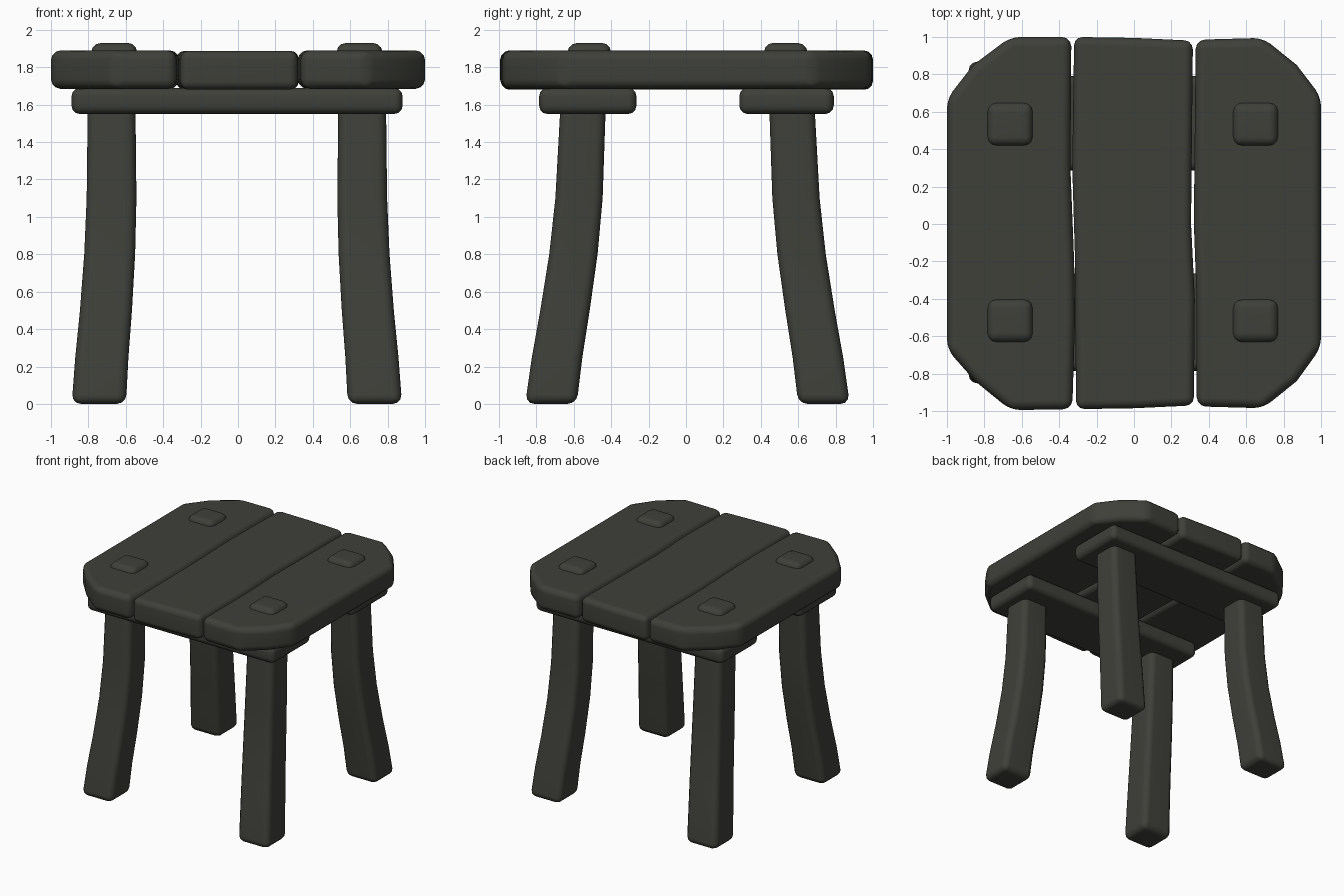
import bpy, bmesh, math

if "Cube" in bpy.data.objects:
    bpy.data.objects.remove(bpy.data.objects["Cube"])

wood = bpy.data.materials.new("dark_wood")
wood.diffuse_color = (0.05, 0.05, 0.042, 1)
wood.use_nodes = True
wood.node_tree.nodes["Principled BSDF"].inputs["Base Color"].default_value = wood.diffuse_color


def loft(name, rings, bevel):
    """Stack closed rings into a solid and round off its sharp edges."""
    bm = bmesh.new()
    vs = [[bm.verts.new(p) for p in r] for r in rings]
    n = len(vs[0])
    for a, b in zip(vs, vs[1:]):
        for i in range(n):
            j = (i + 1) % n
            bm.faces.new((a[i], a[j], b[j], b[i]))
    bm.faces.new(vs[0][::-1])
    bm.faces.new(vs[-1])
    bmesh.ops.recalc_face_normals(bm, faces=bm.faces)
    sharp = [e for e in bm.edges if e.calc_face_angle(0) > math.radians(32)]
    bmesh.ops.bevel(bm, geom=sharp, offset=bevel, segments=3, profile=0.5,
                    affect='EDGES', clamp_overlap=True)
    me = bpy.data.meshes.new(name)
    bm.to_mesh(me)
    bm.free()
    me.materials.append(wood)
    ob = bpy.data.objects.new(name, me)
    bpy.context.collection.objects.link(ob)
    bpy.ops.object.select_all(action='DESELECT')
    ob.select_set(True)
    bpy.context.view_layer.objects.active = ob
    bpy.ops.object.shade_smooth_by_angle(angle=math.radians(40))
    ob.modifiers.new("even_shading", 'WEIGHTED_NORMAL')
    return ob


def slab(name, outline, z0, z1, bevel):
    return loft(name, [[(x, y, z) for x, y in outline] for z in (z0, z1)], bevel)


# seat planks, outer ones with cut corners
slab("seat_plank_left", [
    (-0.33, -0.99), (-0.66, -0.995), (-0.85, -0.84), (-1.0, -0.67),
    (-1.0, 0.67), (-0.86, 0.85), (-0.66, 1.0), (-0.335, 1.0),
    (-0.34, 0.3), (-0.32, -0.2), (-0.315, -0.5)], 1.685, 1.89, 0.05)
slab("seat_plank_middle", [
    (-0.31, -0.99), (0.0, -0.985), (0.32, -0.97), (0.325, -0.4),
    (0.305, 0.0), (0.31, 0.5), (0.315, 0.98), (0.0, 0.995), (-0.32, 1.0),
    (-0.33, 0.3), (-0.315, -0.2)], 1.68, 1.888, 0.045)
slab("seat_plank_right", [
    (0.335, -0.975), (0.69, -0.985), (0.87, -0.84), (1.0, -0.66),
    (1.0, 0.68), (0.87, 0.85), (0.69, 0.995), (0.33, 0.985),
    (0.325, 0.5), (0.32, 0.0), (0.335, -0.4)], 1.685, 1.89, 0.05)

# cross beams under the seat
for name, y0, y1 in (("front_beam", -0.785, -0.265), ("back_beam", 0.285, 0.79)):
    slab(name, [(-0.89, y0), (0.88, y0), (0.88, y1), (-0.89, y1)], 1.55, 1.69, 0.045)

# curved legs, running up through the seat: z, x, y, half width
path = [(0.0, 0.738, 0.73, 0.145), (0.25, 0.722, 0.697, 0.142),
        (0.5, 0.70, 0.655, 0.139), (0.8, 0.68, 0.61, 0.136),
        (1.1, 0.67, 0.58, 0.133), (1.55, 0.67, 0.56, 0.128),
        (1.75, 0.66, 0.535, 0.125), (1.93, 0.655, 0.523, 0.122)]
for sx, xn in ((-1, "left"), (1, "right")):
    for sy, yn in ((-1, "front"), (1, "back")):
        rings = []
        for z, x, y, h in path:
            cx, cy = sx * x - 0.006, sy * y + 0.008
            rings.append([(cx + a * h, cy + b * h * 0.95, z)
                          for a, b in ((-1, -1), (1, -1), (1, 1), (-1, 1))])
        loft(f"{yn}_{xn}_leg", rings, 0.05)
